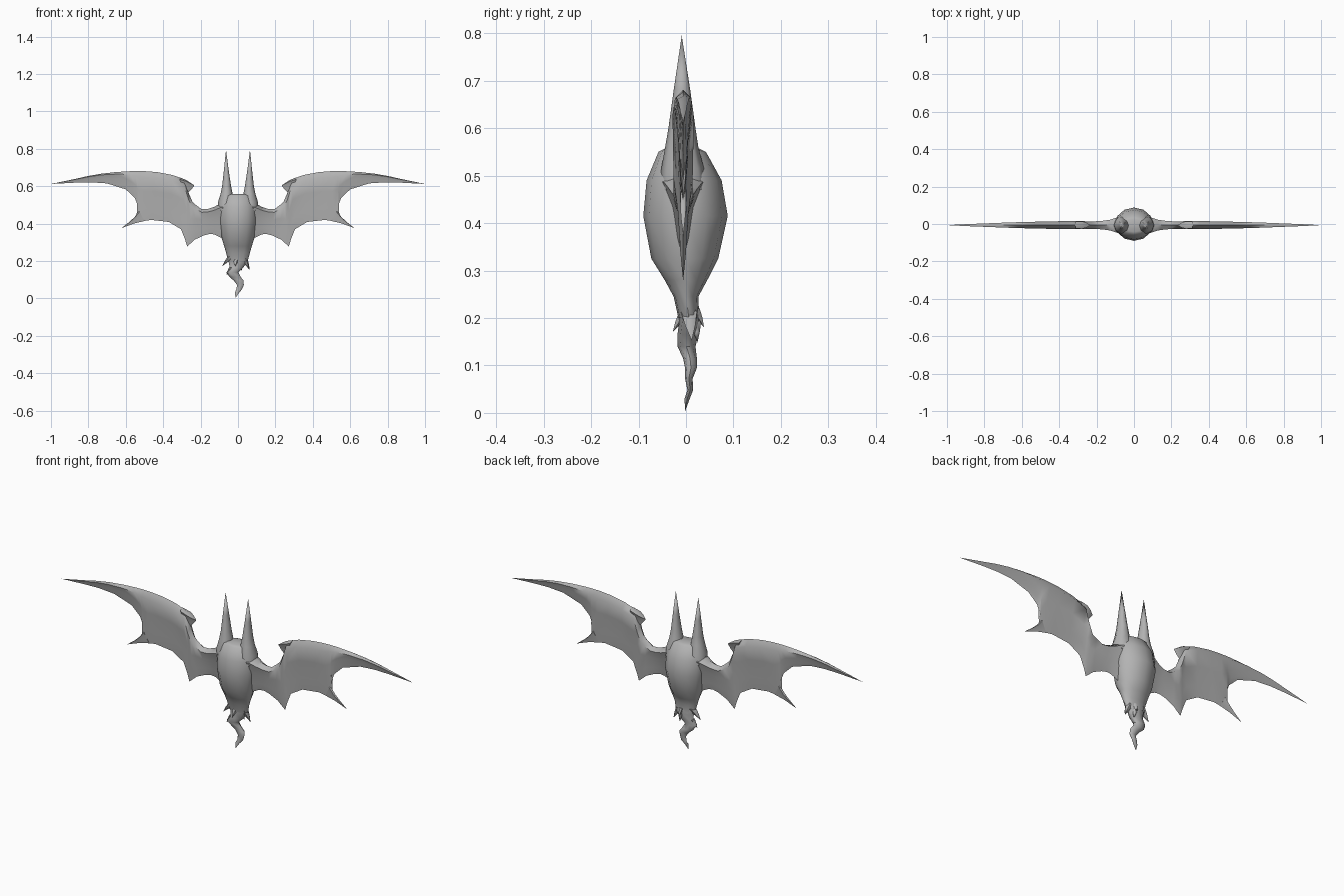
import bpy, bmesh, math

cube = bpy.data.objects.get("Cube")
if cube:
    bpy.data.objects.remove(cube, do_unlink=True)

grey = bpy.data.materials.new("plain grey")
grey.use_nodes = True
grey.diffuse_color = (0.45, 0.45, 0.45, 1)
bsdf = next(n for n in grey.node_tree.nodes if n.type == 'BSDF_PRINCIPLED')
bsdf.inputs["Base Color"].default_value = (0.45, 0.45, 0.45, 1)


def loft(name, *strips, mirror=False, angle=60):
    """Skin each strip of equal-length closed loops, cap its ends, join in one object."""
    bm = bmesh.new()
    for loops in strips:
        if mirror:
            loops = [[(-x, y, z) for x, y, z in lp] for lp in loops]
        rings = [[bm.verts.new(p) for p in lp] for lp in loops]
        n = len(rings[0])
        for a, b in zip(rings, rings[1:]):
            for i in range(n):
                j = (i + 1) % n
                bm.faces.new((a[i], a[j], b[j], b[i]))
        bm.faces.new(rings[0])
        bm.faces.new(rings[-1])
        # collapse pointed ends of this strip only
        bmesh.ops.remove_doubles(bm, verts=[v for r in rings for v in r], dist=1e-5)
    bmesh.ops.recalc_face_normals(bm, faces=bm.faces[:])
    me = bpy.data.meshes.new(name)
    bm.to_mesh(me)
    bm.free()
    me.materials.append(grey)
    ob = bpy.data.objects.new(name, me)
    bpy.context.collection.objects.link(ob)
    bpy.ops.object.select_all(action='DESELECT')
    ob.select_set(True)
    bpy.context.view_layer.objects.active = ob
    bpy.ops.object.shade_smooth_by_angle(angle=math.radians(angle))
    return ob


def rings(sections, n):
    """Elliptical rings from (z, x centre, x radius, y min, y max)."""
    out = []
    for z, cx, rx, y0, y1 in sections:
        cy, ry = (y0 + y1) / 2, (y1 - y0) / 2
        out.append([(cx + rx * math.cos(2 * math.pi * i / n),
                     cy + ry * math.sin(2 * math.pi * i / n), z) for i in range(n)])
    return out


def membrane(columns):
    """Thin airfoil loops from (top x, top z, bottom x, bottom z, half thickness)."""
    side = [(0.12, 1), (0.4, 0.55), (0.75, 0.3)]
    section = [(0, 0)] + side + [(1, 0)] + [(s, -t) for s, t in reversed(side)]
    return [[(tx + (bx - tx) * s, -0.006 + t * h, tz + (bz - tz) * s)
             for s, t in section] for tx, tz, bx, bz, h in columns]


def spike(base, tip, r, n=6):
    """Small curved thorn pointing down and outward from a base point."""
    mid = [(b * 0.5 + t * 0.5) for b, t in zip(base, tip)]
    out = []
    for (x, y, z), k in ((base, 1), (mid, 0.6), (tip, 0)):
        out.append([(x + r * k * math.cos(2 * math.pi * i / n),
                     y + r * k * math.sin(2 * math.pi * i / n), z) for i in range(n)])
    return out


# Rounded torso, narrowing to the hips
loft("body", rings([
    (0.558, 0, 0.055, -0.042, 0.025), (0.55, 0, 0.075, -0.058, 0.042),
    (0.49, 0, 0.098, -0.083, 0.075), (0.415, 0, 0.102, -0.09, 0.088),
    (0.325, 0, 0.088, -0.073, 0.068), (0.28, 0, 0.074, -0.045, 0.045),
    (0.245, 0, 0.064, -0.026, 0.026), (0.20, 0, 0.052, -0.016, 0.028)], 12))

# Wavy tail ending in a point
loft("tail", rings([
    (0.23, 0, 0.058, -0.022, 0.026), (0.195, 0, 0.05, -0.014, 0.03),
    (0.165, -0.008, 0.036, -0.018, 0.026), (0.14, -0.03, 0.032, -0.018, 0.02),
    (0.115, -0.016, 0.03, -0.006, 0.023), (0.095, 0.004, 0.026, -0.002, 0.023),
    (0.072, 0.013, 0.018, -0.002, 0.014), (0.048, 0.006, 0.015, 0.003, 0.015),
    (0.03, -0.006, 0.011, -0.003, 0.008), (0.003, -0.013, 0, -0.002, -0.002)], 8))

# Ragged thorns around the tail root
loft("tail_thorns",
     spike((-0.035, 0.004, 0.225), (-0.085, 0.0, 0.172), 0.02),
     spike((0.03, 0.006, 0.215), (0.063, 0.012, 0.152), 0.02),
     spike((-0.01, 0.0, 0.215), (-0.015, -0.028, 0.17), 0.016),
     spike((0.01, 0.015, 0.22), (0.015, 0.038, 0.18), 0.016),
     spike((-0.035, 0.0, 0.165), (-0.062, -0.004, 0.125), 0.014),
     spike((0.01, 0.02, 0.195), (0.02, 0.024, 0.148), 0.014))

# Tall pointed ear rising from the shoulder
ear = rings([
    (0.47, 0.062, 0.048, -0.055, 0.045), (0.515, 0.064, 0.043, -0.052, 0.038),
    (0.56, 0.061, 0.032, -0.044, 0.026), (0.60, 0.061, 0.024, -0.037, 0.02),
    (0.68, 0.0625, 0.0135, -0.026, 0.009), (0.795, 0.064, 0, -0.009, -0.009)], 8)

# Scalloped wing from root to tip
wing = membrane([
    (0.05, 0.52, 0.04, 0.27, 0.05), (0.095, 0.508, 0.085, 0.322, 0.04),
    (0.128, 0.489, 0.125, 0.342, 0.029), (0.16, 0.479, 0.15, 0.345, 0.024),
    (0.195, 0.477, 0.18, 0.338, 0.021), (0.225, 0.50, 0.23, 0.315, 0.02),
    (0.245, 0.52, 0.272, 0.278, 0.02), (0.265, 0.567, 0.283, 0.315, 0.021),
    (0.285, 0.636, 0.305, 0.37, 0.022), (0.35, 0.66, 0.37, 0.409, 0.022),
    (0.43, 0.675, 0.465, 0.42, 0.02), (0.49, 0.68, 0.52, 0.411, 0.019),
    (0.53, 0.681, 0.542, 0.445, 0.018), (0.55, 0.681, 0.533, 0.49, 0.018),
    (0.58, 0.68, 0.552, 0.538, 0.017), (0.65, 0.676, 0.60, 0.583, 0.015),
    (0.73, 0.667, 0.70, 0.615, 0.012), (0.80, 0.655, 0.785, 0.621, 0.009),
    (0.88, 0.637, 0.87, 0.619, 0.006), (1.0, 0.612, 1.0, 0.612, 0)])

# Hooked thumb on the leading edge
hook = membrane([
    (0.233, 0.604, 0.233, 0.604, 0), (0.255, 0.619, 0.249, 0.583, 0.013),
    (0.278, 0.634, 0.266, 0.566, 0.02), (0.315, 0.648, 0.285, 0.55, 0.018)])

# Claw point on the trailing edge
claw = membrane([
    (0.625, 0.375, 0.625, 0.375, 0), (0.582, 0.408, 0.585, 0.39, 0.004),
    (0.552, 0.436, 0.555, 0.401, 0.006), (0.53, 0.47, 0.50, 0.414, 0.006)])

for side, flip in (("left", False), ("right", True)):
    loft(side + "_ear", ear, mirror=flip)
    loft(side + "_wing", wing, hook, claw, mirror=flip)
